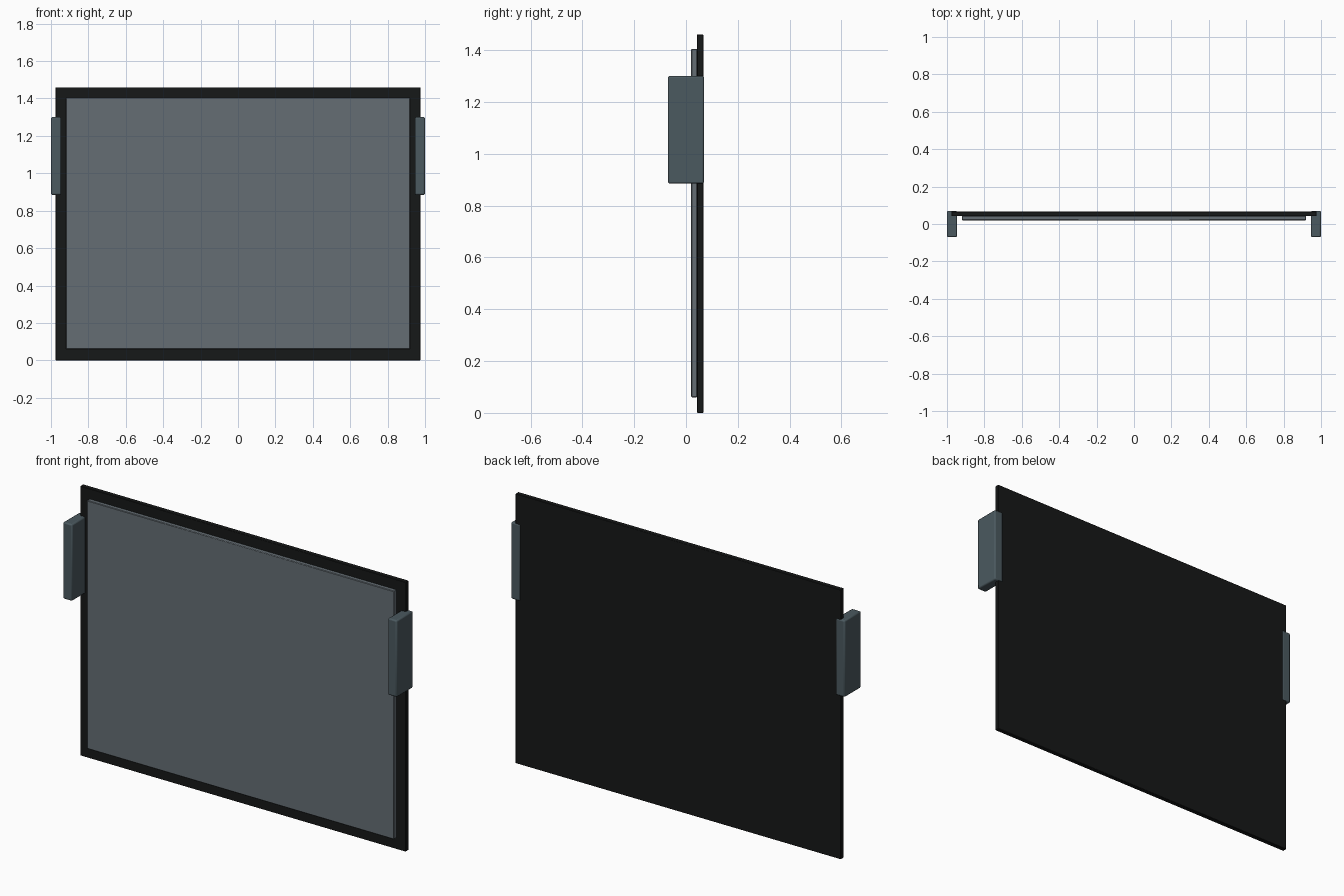
import bpy

if "Cube" in bpy.data.objects:
    bpy.data.objects.remove(bpy.data.objects["Cube"])


def material(name, color):
    m = bpy.data.materials.new(name)
    m.diffuse_color = color
    m.use_nodes = True
    m.node_tree.nodes["Principled BSDF"].inputs["Base Color"].default_value = m.diffuse_color
    return m


def box(name, lo, hi, mat, bevel=0.0, segments=2):
    bpy.ops.mesh.primitive_cube_add(size=1, location=[(a + b) / 2 for a, b in zip(lo, hi)])
    o = bpy.context.object
    o.name = name
    o.scale = [b - a for a, b in zip(lo, hi)]
    bpy.ops.object.transform_apply(location=False, rotation=False, scale=True)
    o.data.materials.append(mat)
    if bevel:
        mod = o.modifiers.new("edge_rounding", 'BEVEL')
        mod.width = bevel
        mod.segments = segments
        bpy.ops.object.shade_smooth_by_angle()
    return o


black = material("black_frame", (0.008, 0.009, 0.009, 1))
glass = material("grey_glass", (0.13, 0.155, 0.175, 1))
slate = material("slate_clip", (0.07, 0.10, 0.115, 1))

# Backing board whose rim shows as the dark frame
box("back_panel", (-0.975, 0.042, 0), (0.975, 0.067, 1.46), black, 0.002, 1)

# Raised pane on the front
box("front_pane", (-0.92, 0.02, 0.06), (0.92, 0.044, 1.405), glass, 0.003, 1)

# Side brackets gripping the left and right edges
for side, name in ((-1, "left_bracket"), (1, "right_bracket")):
    x0, x1 = sorted((side * 0.946, side * 1.0))
    box(name, (x0, -0.07, 0.885), (x1, 0.07, 1.3), slate, 0.007, 2)
